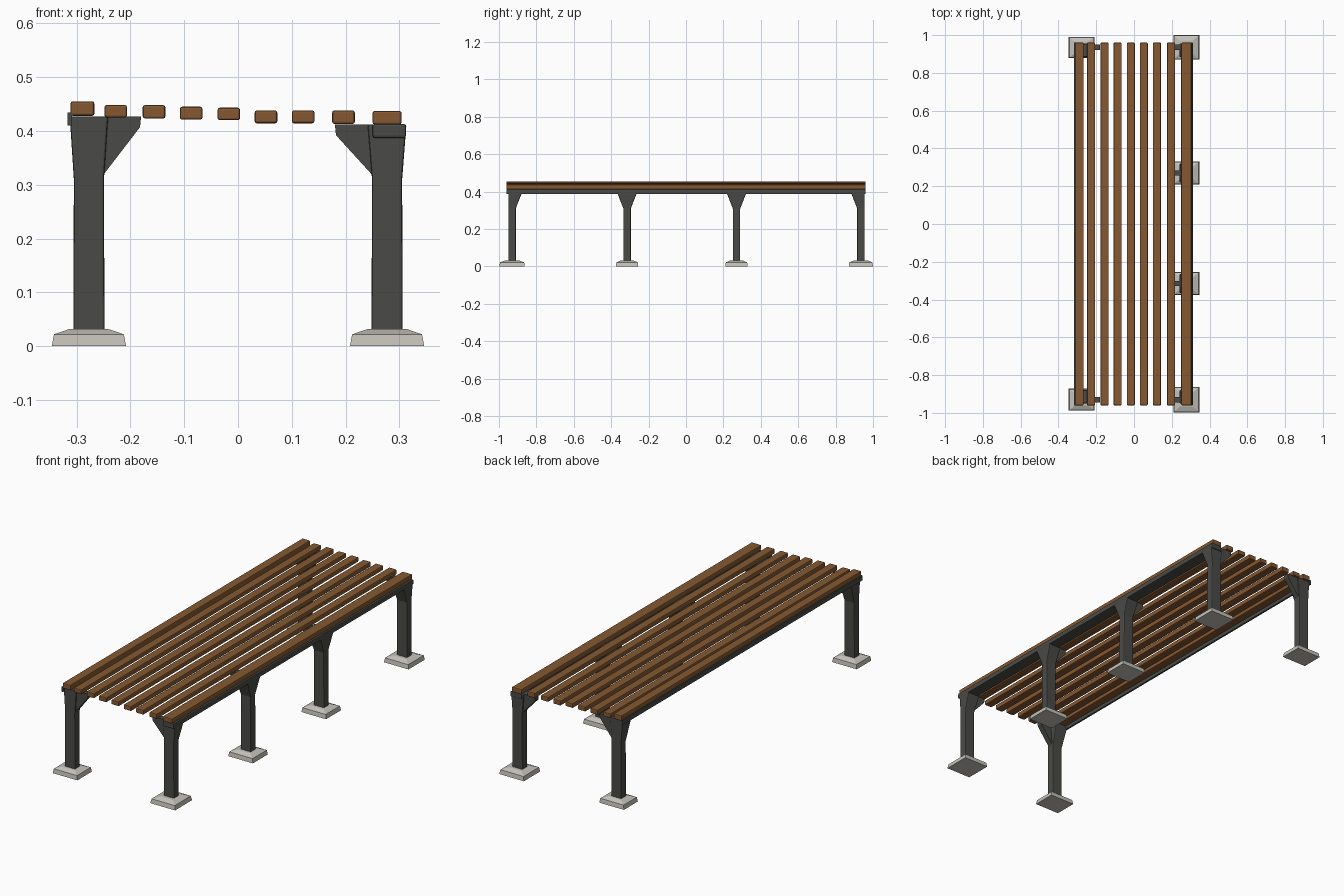
import bpy, bmesh
from mathutils import Vector

if "Cube" in bpy.data.objects:
    bpy.data.objects.remove(bpy.data.objects["Cube"])


def material(name, col):
    m = bpy.data.materials.new(name)
    m.diffuse_color = (*col, 1)
    m.use_nodes = True
    m.node_tree.nodes["Principled BSDF"].inputs["Base Color"].default_value = m.diffuse_color
    return m


WOOD = material("brown wood", (0.235, 0.098, 0.032))
METAL = material("dark grey metal", (0.068, 0.071, 0.064))
STONE = material("pale concrete", (0.56, 0.54, 0.50))


def finish(name, bm, mat, bevel=0.0):
    bmesh.ops.recalc_face_normals(bm, faces=bm.faces)
    me = bpy.data.meshes.new(name)
    bm.to_mesh(me)
    bm.free()
    me.materials.append(mat)
    ob = bpy.data.objects.new(name, me)
    bpy.context.collection.objects.link(ob)
    if bevel:
        b = ob.modifiers.new("soft edges", 'BEVEL')
        b.width = bevel
        b.segments = 2
        b.limit_method = 'ANGLE'
    return ob


def box(name, x0, x1, y0, y1, z0, z1, mat, bevel=0.0):
    bm = bmesh.new()
    bmesh.ops.create_cube(bm, size=1)
    for v in bm.verts:
        v.co = Vector((x1 if v.co.x > 0 else x0,
                       y1 if v.co.y > 0 else y0,
                       z1 if v.co.z > 0 else z0))
    return finish(name, bm, mat, bevel)


def loft(name, rings, mat, bevel=0.0):
    """Stack of rectangles: (z, x0, x1, y0, y1)."""
    bm = bmesh.new()
    loops = [[bm.verts.new(p) for p in
              ((x0, y0, z), (x1, y0, z), (x1, y1, z), (x0, y1, z))]
             for z, x0, x1, y0, y1 in rings]
    for a, b in zip(loops, loops[1:]):
        for i in range(4):
            j = (i + 1) % 4
            bm.faces.new((a[i], a[j], b[j], b[i]))
    bm.faces.new(loops[0][::-1])
    bm.faces.new(loops[-1])
    return finish(name, bm, mat, bevel)


# Wooden slats: centre x, half width, bottom z, top z
slats = [(-0.289, 0.022, 0.428, 0.455), (-0.227, 0.021, 0.425, 0.448),
         (-0.156, 0.021, 0.423, 0.448), (-0.087, 0.021, 0.421, 0.445),
         (-0.017, 0.021, 0.420, 0.443), (0.052, 0.021, 0.414, 0.438),
         (0.121, 0.021, 0.414, 0.438), (0.196, 0.021, 0.413, 0.438),
         (0.277, 0.027, 0.412, 0.437)]
for i, (x, w, z0, z1) in enumerate(slats):
    box(f"slat_{i + 1}", x - w, x + w, -0.96, 0.96, z0, z1, WOOD, 0.004)

# Metal rail under the right edge and thin edge strip on the left
box("right_rail", 0.25, 0.312, -0.96, 0.96, 0.387, 0.413, METAL, 0.004)
box("left_edge_strip", -0.317, -0.308, -0.96, 0.96, 0.410, 0.434, METAL)

# Legs: side, y, foot half depth, flare toward -y, flare toward +y, top z
legs = [(-1, -0.93, 0.058, 0, 1, 0.427), (-1, 0.935, 0.056, 1, 0, 0.427),
        (1, -0.93, 0.068, 0, 1, 0.412), (1, -0.315, 0.06, 1, 1, 0.412),
        (1, 0.27, 0.06, 1, 1, 0.412), (1, 0.935, 0.065, 1, 0, 0.412)]
for n, (s, y, d, fl_a, fl_b, top) in enumerate(legs, 1):
    cx = 0.277 * s

    # Concrete foot with chamfered top
    loft(f"foot_{n}",
         [(z, cx - hx, cx + hx, y - d * k, y + d * k) for z, hx, k in
          ((0, 0.069, 1), (0.022, 0.065, 0.95), (0.032, 0.036, 0.55))], STONE)

    # Post widening lengthways beneath the seat
    ya, yb = 0.02 + 0.03 * fl_a, 0.02 + 0.03 * fl_b
    loft(f"post_{n}",
         [(0.02, cx - 0.029, cx + 0.029, y - 0.02, y + 0.02),
          (0.31, cx - 0.028, cx + 0.028, y - 0.02, y + 0.02),
          (top - 0.025, cx - 0.034, cx + 0.034, y - ya, y + yb),
          (top, cx - 0.036, cx + 0.036, y - ya, y + yb)], METAL, 0.004)

    # Gusset reaching inward under the slats
    bm = bmesh.new()
    pts = [(0.255, 0.312), (0.182, top - 0.02), (0.180, top), (0.255, top)]
    a = [bm.verts.new((s * x, y - 0.014, z)) for x, z in pts]
    b = [bm.verts.new((s * x, y + 0.014, z)) for x, z in pts]
    bm.faces.new(a)
    bm.faces.new(b[::-1])
    for i in range(4):
        j = (i + 1) % 4
        bm.faces.new((a[i], a[j], b[j], b[i]))
    finish(f"gusset_{n}", bm, METAL)
